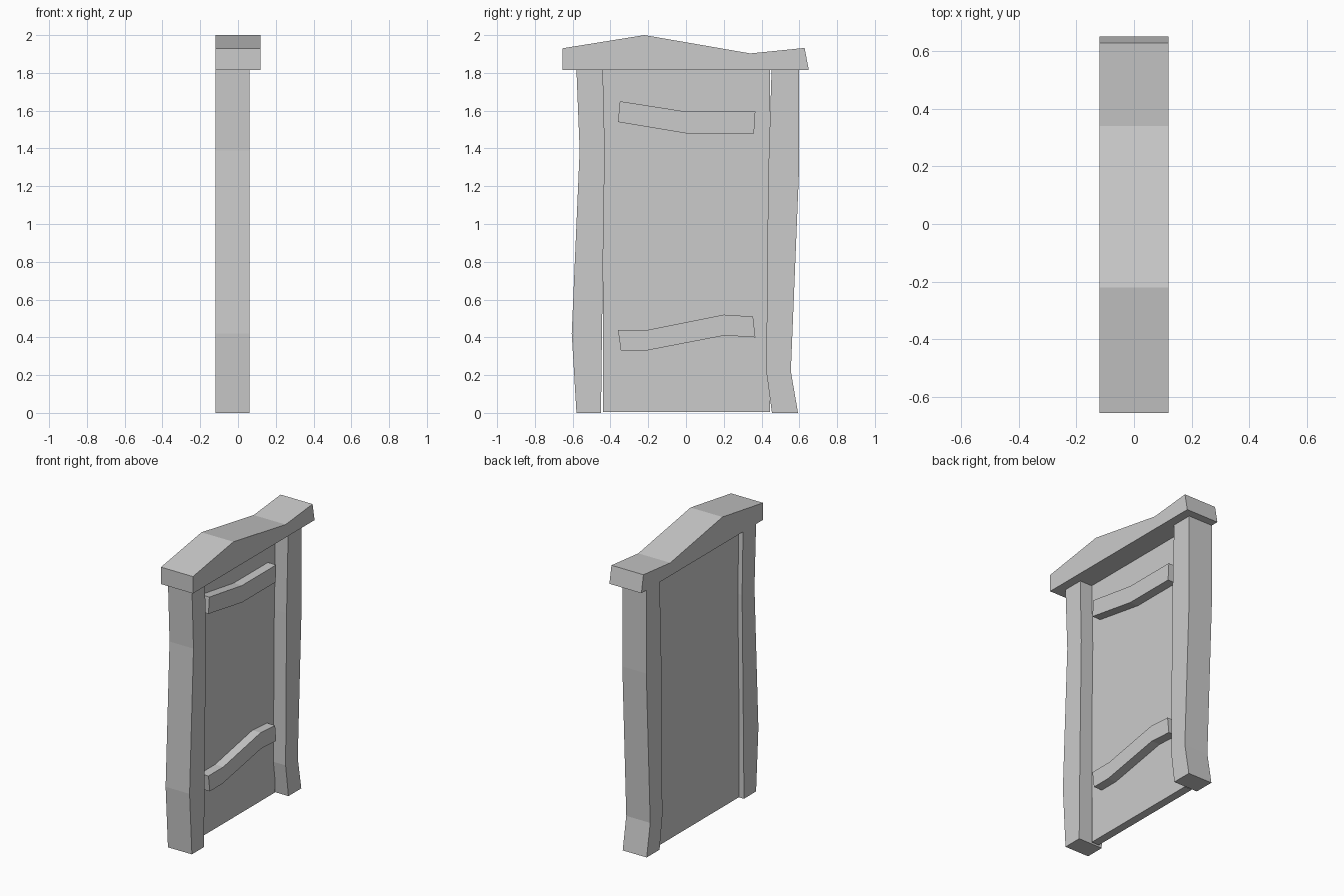
import bpy
import bmesh

if "Cube" in bpy.data.objects:
    bpy.data.objects.remove(bpy.data.objects["Cube"])


def slab(name, profile, x0, x1):
    """Extrude a closed (y, z) outline from x0 to x1."""
    bm = bmesh.new()
    face = bm.faces.new([bm.verts.new((x0, y, z)) for y, z in profile])
    ext = bmesh.ops.extrude_face_region(bm, geom=[face])
    verts = [g for g in ext["geom"] if isinstance(g, bmesh.types.BMVert)]
    bmesh.ops.translate(bm, verts=verts, vec=(x1 - x0, 0, 0))
    bmesh.ops.recalc_face_normals(bm, faces=bm.faces)
    mesh = bpy.data.meshes.new(name)
    bm.to_mesh(mesh)
    bm.free()
    obj = bpy.data.objects.new(name, mesh)
    bpy.context.collection.objects.link(obj)
    return obj


def post(name, rows):
    """Crooked post from (z, one edge y, other edge y) rows."""
    outline = [(a, z) for z, a, b in rows] + [(b, z) for z, a, b in reversed(rows)]
    return slab(name, outline, -0.12, 0.06)


# Crooked side posts
post("left_post", [(0, -0.58, -0.45), (0.42, -0.605, -0.445),
                   (1.39, -0.563, -0.43), (1.815, -0.58, -0.44)])
post("right_post", [(0, 0.455, 0.593), (0.22, 0.425, 0.555),
                    (1.25, 0.435, 0.597), (1.815, 0.453, 0.597)])

# Uneven lintel across the top
slab("lintel", [(-0.655, 1.815), (-0.655, 1.93), (-0.22, 2.0),
                (0.34, 1.903), (0.628, 1.932), (0.65, 1.815)], -0.12, 0.12)

# Recessed door panel
slab("door_panel", [(-0.44, 0.005), (0.445, 0.005), (0.445, 1.815), (-0.44, 1.815)],
     -0.088, -0.032)

# Bent battens on the door face
slab("upper_batten", [(-0.36, 1.54), (-0.35, 1.65), (0, 1.595),
                      (0.367, 1.595), (0.36, 1.48), (0, 1.48)], -0.035, 0.03)
slab("lower_batten", [(-0.36, 0.44), (-0.20, 0.44), (0.20, 0.52), (0.355, 0.51),
                      (0.367, 0.40), (0.205, 0.41), (-0.21, 0.33), (-0.345, 0.33)],
     -0.035, 0.03)
